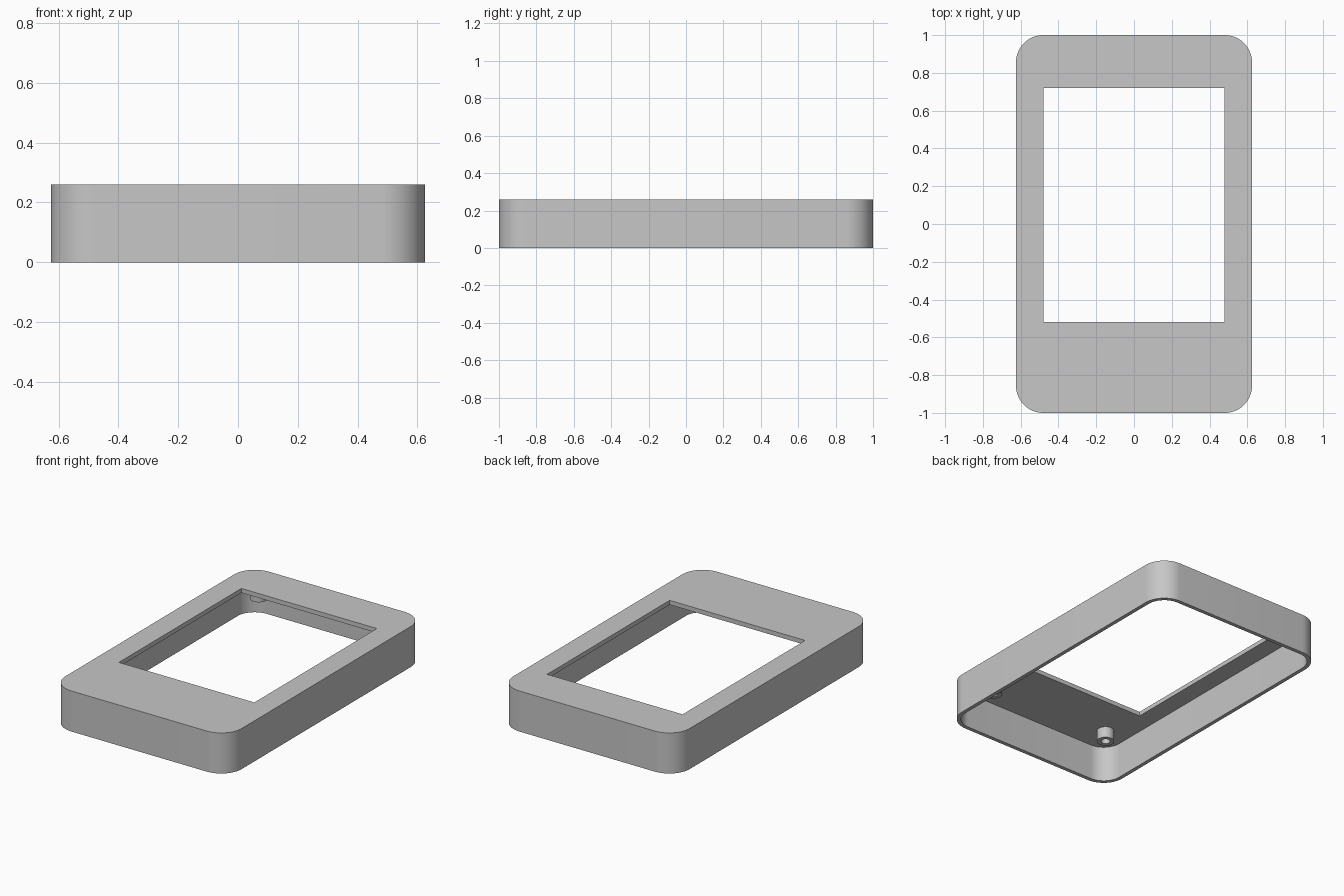
import bpy
import bmesh
import math

WIDTH, LENGTH, HEIGHT = 1.25, 2.0, 0.26
CORNER, WALL, PLATE = 0.145, 0.025, 0.028
ARC = 16

cube = bpy.data.objects.get("Cube")
if cube:
    bpy.data.objects.remove(cube, do_unlink=True)

grey = bpy.data.materials.new("matte grey")
grey.use_nodes = True
grey.diffuse_color = (0.57, 0.57, 0.57, 1)
grey.node_tree.nodes["Principled BSDF"].inputs["Base Color"].default_value = grey.diffuse_color


def rounded_outline(inset):
    """Rounded rectangle, counter-clockwise."""
    r = CORNER - inset
    cx, cy = WIDTH / 2 - CORNER, LENGTH / 2 - CORNER
    points = []
    for i, (sx, sy) in enumerate([(1, 1), (-1, 1), (-1, -1), (1, -1)]):
        for k in range(ARC + 1):
            a = math.pi / 2 * (i + k / ARC)
            points.append((sx * cx + r * math.cos(a), sy * cy + r * math.sin(a)))
    return points


def circle(x, y, r, n=32):
    return [(x + r * math.cos(2 * math.pi * k / n), y + r * math.sin(2 * math.pi * k / n))
            for k in range(n)]


def extruded_ring(name, outer, inner, z0, z1):
    """Solid between two outlines, from z0 to z1."""
    bm = bmesh.new()
    edges = []
    for outline in (outer, inner):
        verts = [bm.verts.new((x, y, z0)) for x, y in outline]
        edges += [bm.edges.new((v, verts[i - 1])) for i, v in enumerate(verts)]
    bmesh.ops.triangle_fill(bm, edges=edges, use_beauty=True)
    extruded = bmesh.ops.extrude_face_region(bm, geom=bm.faces[:], use_keep_orig=True)
    top = [g for g in extruded["geom"] if isinstance(g, bmesh.types.BMVert)]
    bmesh.ops.translate(bm, verts=top, vec=(0, 0, z1 - z0))
    bmesh.ops.recalc_face_normals(bm, faces=bm.faces[:])
    mesh = bpy.data.meshes.new(name)
    bm.to_mesh(mesh)
    bm.free()
    mesh.materials.append(grey)
    obj = bpy.data.objects.new(name, mesh)
    bpy.context.collection.objects.link(obj)
    bpy.ops.object.select_all(action="DESELECT")
    obj.select_set(True)
    bpy.context.view_layer.objects.active = obj
    bpy.ops.object.shade_smooth_by_angle(angle=math.radians(30))
    return obj


# Side wall, open at the bottom
extruded_ring("side_wall", rounded_outline(0), rounded_outline(WALL), 0, HEIGHT)

# Top plate with the screen window
window = [(-0.48, -0.52), (0.48, -0.52), (0.48, 0.72), (-0.48, 0.72)]
extruded_ring("top_plate", rounded_outline(WALL), window, HEIGHT - PLATE, HEIGHT)

# Hollow screw posts hanging under the plate
for end, y in (("front", -0.79), ("back", 0.84)):
    for side, x in (("left", 0.44), ("right", -0.44)):
        extruded_ring(f"{end}_{side}_screw_post", circle(x, y, 0.052), circle(x, y, 0.027),
                      0.16, HEIGHT - PLATE)
